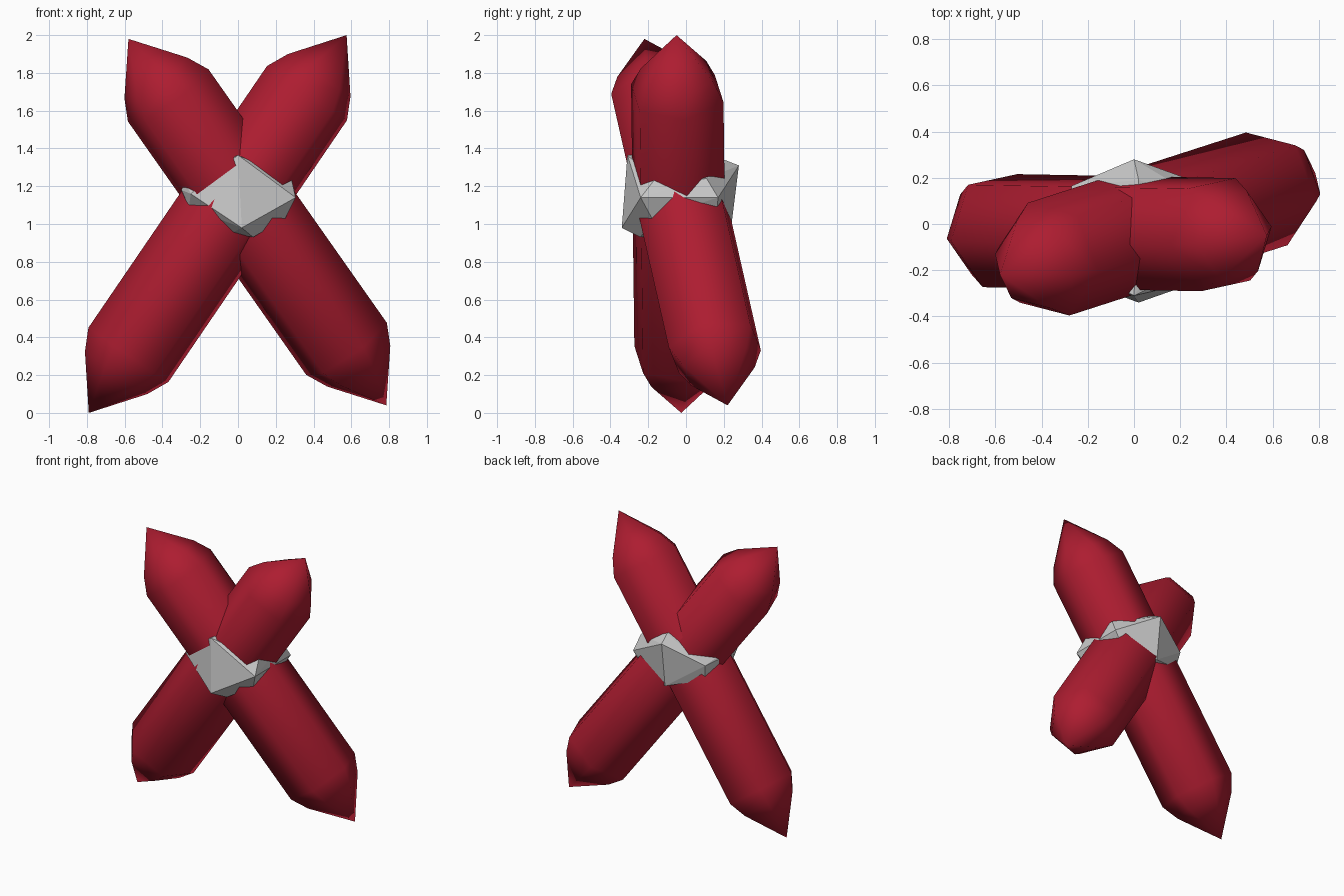
import bpy, bmesh, math
from mathutils import Vector

if "Cube" in bpy.data.objects:
    bpy.data.objects.remove(bpy.data.objects["Cube"])

red = bpy.data.materials.new("red")
red.diffuse_color = (0.42, 0.012, 0.03, 1)
red.use_nodes = True
red.node_tree.nodes["Principled BSDF"].inputs["Base Color"].default_value = red.diffuse_color

# half-profile of a bar end: (distance from tip, radius)
TIP = [(0.257, 0.203), (0.372, 0.26)]
SIDES = 6


def finish(name, bm, mat=None, smooth=False):
    bmesh.ops.recalc_face_normals(bm, faces=bm.faces)
    for f in bm.faces:
        f.smooth = smooth
    me = bpy.data.meshes.new(name)
    bm.to_mesh(me)
    bm.free()
    if mat:
        me.materials.append(mat)
    ob = bpy.data.objects.new(name, me)
    bpy.context.collection.objects.link(ob)
    return ob


def bar(name, bottom, top, corner):
    """Six-sided bar with pointed ends; corner is the direction of one long edge."""
    bottom, top = Vector(bottom), Vector(top)
    axis = (top - bottom).normalized()
    length = (top - bottom).length
    u = Vector(corner)
    u = (u - axis * u.dot(axis)).normalized()
    v = axis.cross(u)
    profile = TIP + [(length - d, r) for d, r in reversed(TIP)]
    bm = bmesh.new()
    rings = []
    for d, r in profile:
        ring = []
        for i in range(SIDES):
            a = math.tau * i / SIDES
            ring.append(bm.verts.new(bottom + axis * d + (u * math.cos(a) + v * math.sin(a)) * r))
        rings.append(ring)
    lo, hi = bm.verts.new(bottom), bm.verts.new(top)
    for i in range(SIDES):
        j = (i + 1) % SIDES
        bm.faces.new((lo, rings[0][j], rings[0][i]))
        bm.faces.new((hi, rings[-1][i], rings[-1][j]))
        for a, b in zip(rings, rings[1:]):
            bm.faces.new((a[i], a[j], b[j], b[i]))
    return finish(name, bm, red, True)


# crossed bars
bar("bar_rising_right", (-0.79, -0.025, 0.0), (0.575, -0.05, 2.0), (-0.28, -0.94, 0.19))
bar("bar_rising_left", (0.785, 0.22, 0.04), (-0.58, -0.22, 1.98), (0.09, -0.248, 0.01))

# faceted knot that binds the crossing
knot = [
    # front lozenge and lower lip
    (0.0, -0.31, 1.365), (0.305, -0.24, 1.14), (0.02, -0.34, 0.98), (-0.25, -0.24, 1.16),
    (0.08, -0.24, 0.93), (-0.04, -0.22, 0.95),
    # right side
    (0.285, -0.17, 1.23), (0.285, 0.11, 1.24), (0.305, 0.17, 1.14),
    (0.25, -0.18, 1.03), (0.24, 0.16, 1.04),
    # left side
    (-0.28, -0.15, 1.22), (-0.30, -0.12, 1.18), (-0.27, 0.165, 1.18),
    (-0.26, -0.16, 1.09), (-0.25, 0.14, 1.06),
    # back peak and lower corners
    (0.0, 0.28, 1.31), (0.02, 0.19, 1.345), (0.18, 0.20, 1.2), (0.0, 0.24, 0.99),
]
bm = bmesh.new()
for p in knot:
    bm.verts.new(p)
res = bmesh.ops.convex_hull(bm, input=bm.verts)
loose = [v for v in bm.verts if not v.link_faces]
bmesh.ops.delete(bm, geom=loose, context='VERTS')
finish("binding_knot", bm)
